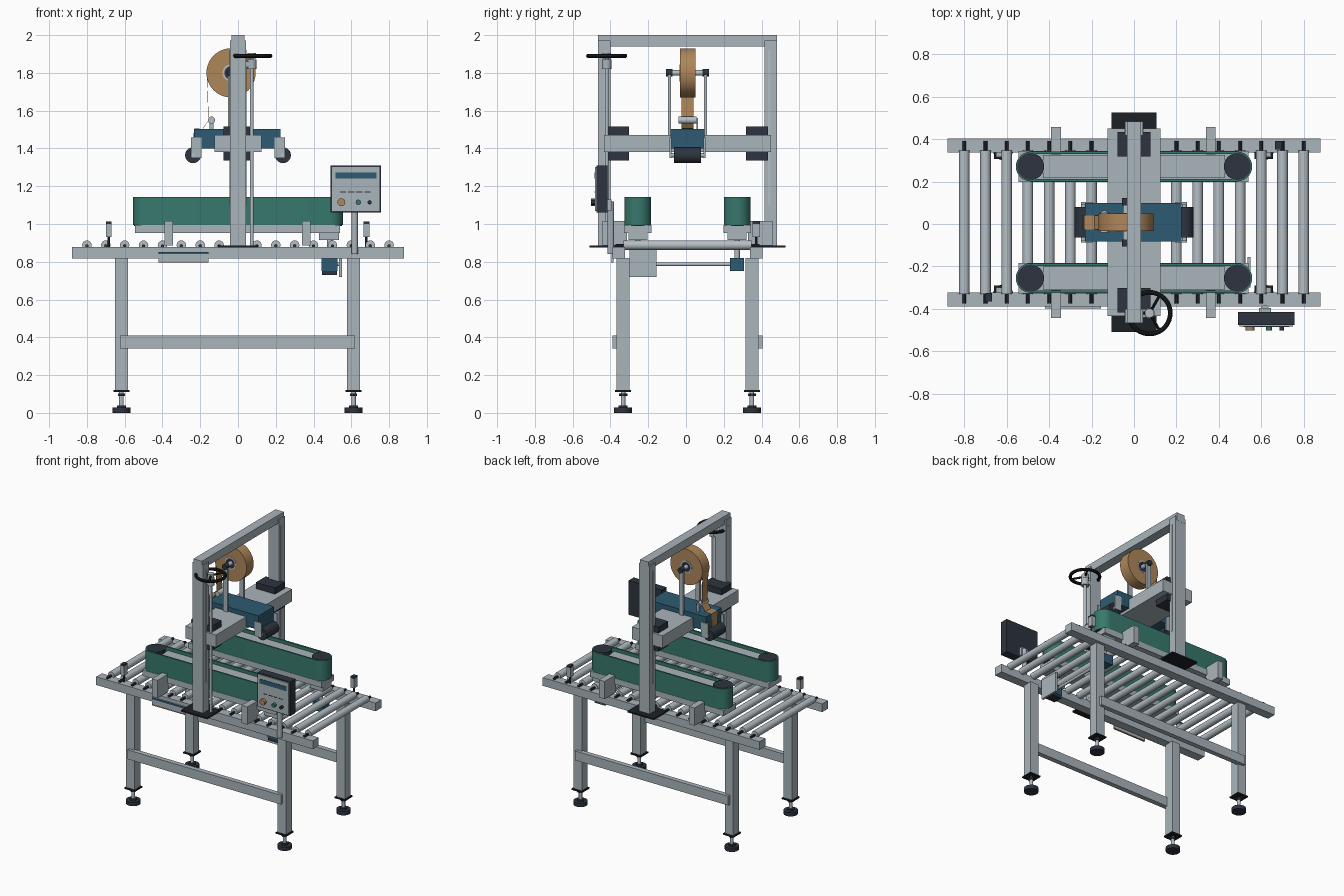
import bpy, bmesh, math
from mathutils import Vector

if "Cube" in bpy.data.objects:
    bpy.data.objects.remove(bpy.data.objects["Cube"])

YC = 0.008  # centre line of the frame in y


def material(name, rgb):
    m = bpy.data.materials.new(name)
    m.diffuse_color = (*rgb, 1)
    m.use_nodes = True
    m.node_tree.nodes["Principled BSDF"].inputs["Base Color"].default_value = m.diffuse_color
    return m


GREY = material("painted grey", (0.40, 0.46, 0.50))
STEEL = material("bright steel", (0.46, 0.52, 0.56))
GREEN = material("belt green", (0.038, 0.19, 0.15))
BLUE = material("machine blue", (0.026, 0.105, 0.17))
DARK = material("dark slate", (0.026, 0.034, 0.050))
BLACK = material("black", (0.012, 0.014, 0.018))
TAN = material("tape tan", (0.43, 0.24, 0.10))


def finish(name, bm, mat, smooth=False):
    bmesh.ops.recalc_face_normals(bm, faces=bm.faces)
    me = bpy.data.meshes.new(name)
    bm.to_mesh(me)
    bm.free()
    ob = bpy.data.objects.new(name, me)
    bpy.context.collection.objects.link(ob)
    me.materials.append(mat)
    if smooth:
        bpy.ops.object.select_all(action='DESELECT')
        ob.select_set(True)
        bpy.context.view_layer.objects.active = ob
        bpy.ops.object.shade_smooth_by_angle(angle=math.radians(35))
    return ob


def box(name, x, y, z, mat):
    """Box from (min, max) ranges."""
    bm = bmesh.new()
    bmesh.ops.create_cube(bm, size=1)
    for v in bm.verts:
        v.co = [r[0] + (c + 0.5) * (r[1] - r[0]) for c, r in zip(v.co, (x, y, z))]
    return finish(name, bm, mat)


def rod(name, a, b, r, mat, n=20):
    """Cylinder between two points."""
    a, b = Vector(a), Vector(b)
    bm = bmesh.new()
    bmesh.ops.create_cone(bm, cap_ends=True, segments=n, radius1=r, radius2=r, depth=(b - a).length)
    q = Vector((0, 0, 1)).rotation_difference(b - a)
    for v in bm.verts:
        v.co = q @ v.co + (a + b) / 2
    return finish(name, bm, mat, True)


def ring(name, outer, inner, lo, hi, mat, place):
    """Hollow prism: closed outer and inner outlines swept from lo to hi."""
    bm = bmesh.new()
    n = len(outer)
    loops = [[bm.verts.new(place(u, v, h)) for u, v in pts]
             for pts, h in ((outer, lo), (outer, hi), (inner, hi), (inner, lo))]
    for k in range(4):
        p, q = loops[k], loops[(k + 1) % 4]
        for i in range(n):
            j = (i + 1) % n
            bm.faces.new((p[i], p[j], q[j], q[i]))
    return finish(name, bm, mat, True)


def circle(r, n=40):
    return [(r * math.cos(2 * math.pi * i / n), r * math.sin(2 * math.pi * i / n)) for i in range(n)]


def stadium(half, r, n=14):
    right = [(half + r * math.cos(t), r * math.sin(t))
             for t in (-math.pi / 2 + math.pi * i / n for i in range(n + 1))]
    return right + [(-u, -v) for u, v in right]


def side(s, a, b):
    """y range mirrored about the frame centre."""
    return tuple(sorted((YC + s * a, YC + s * b)))


# ---- table frame and feet
for s in (-1, 1):
    box("side_rail", (-0.88, 0.88), side(s, 0.33, 0.396), (0.818, 0.878), GREY)
    box("stretcher", (-0.625, 0.62), side(s, 0.36, 0.396), (0.342, 0.41), GREY)
    for x in (-0.617, 0.612):
        y = YC + s * 0.341
        box("leg", (x - 0.034, x + 0.034), side(s, 0.307, 0.375), (0.12, 0.82), GREY)
        box("leg_plate", (x - 0.043, x + 0.043), side(s, 0.298, 0.384), (0.11, 0.12), BLACK)
        rod("foot_stem", (x, y, 0.03), (x, y, 0.11), 0.012, STEEL, 12)
        rod("foot_nut", (x, y, 0.09), (x, y, 0.103), 0.022, DARK, 6)
        rod("foot_cone", (x, y, 0.025), (x, y, 0.04), 0.024, DARK)
        rod("foot_pad", (x, y, 0), (x, y, 0.028), 0.048, DARK, 24)

# ---- conveyor rollers
for i in range(17):
    x = -0.8 + 0.1 * i
    rod("roller", (x, YC - 0.338, 0.888), (x, YC + 0.338, 0.888), 0.025, STEEL)
    rod("roller_shaft", (x, YC - 0.382, 0.884), (x, YC + 0.382, 0.884), 0.009, DARK, 10)

# ---- side belts with pulleys, trays and brackets
for s in (-1, 1):
    y = YC + s * 0.263
    ring("side_belt", stadium(0.487, 0.07), stadium(0.487, 0.058), 0.994, 1.142, GREEN,
         lambda u, v, h: (u, y + v, h))
    box("belt_bed", (-0.43, 0.43), (y - 0.054, y + 0.054), (0.99, 1.12), GREY)
    box("belt_tray", (-0.545, 0.54), (y - 0.072, y + 0.072), (0.952, 0.994), GREY)
    for x in (-0.487, 0.487):
        rod("belt_pulley", (x, y, 0.99), (x, y, 1.144), 0.0635, DARK, 32)
    for x in (-0.367, 0.362):
        box("belt_bracket", (x - 0.023, x + 0.023), side(s, 0.32, 0.45), (0.885, 1.015), GREY)
    # drive below each belt
    rod("drive_shaft", (0.485, y, 0.8), (0.485, y, 0.96), 0.014, STEEL, 12)
    box("drive_hub", (0.43, 0.535), (y - 0.05, y + 0.05), (0.915, 0.954), GREY)
    box("drive_motor", (0.442, 0.526), (y - 0.037, y + 0.037), (0.752, 0.82), BLUE)
box("motor_base", (0.445, 0.523), (YC - 0.298, YC - 0.228), (0.73, 0.752), DARK)
box("chain_guard", (0.535, 0.55), (-0.30, -0.155), (0.72, 0.865), GREY)
rod("cross_shaft", (0.485, -0.26, 0.787), (0.485, 0.26, 0.787), 0.01, STEEL, 14)
rod("cross_shaft_stub", (0.485, -0.2, 0.787), (0.54, -0.2, 0.787), 0.01, STEEL, 12)

# ---- plate hung on the front rail
box("front_plate", (-0.42, -0.155), (-0.395, -0.385), (0.797, 0.853), GREY)
box("front_plate_stripe", (-0.42, -0.155), (-0.398, -0.394), (0.84, 0.853), BLUE)
box("front_plate_trim", (-0.42, -0.155), (-0.397, -0.385), (0.795, 0.801), TAN)

# ---- portal frame
for s in (-1, 1):
    box("column_base", (-0.107, 0.107), side(s, 0.362, 0.518), (0.876, 0.887), BLACK)
    box("column", (-0.043, 0.043), side(s, 0.408, 0.474), (0.885, 1.972), GREY)
    for x in (-0.045, 0.041):
        box("column_guide", (x, x + 0.004), side(s, 0.425, 0.44), (1.1, 1.92), STEEL)
    box("slide_block", (-0.078, 0.078), side(s, 0.31, 0.425), (1.335, 1.515), DARK)
box("top_beam", (-0.034, 0.034), (YC - 0.475, YC + 0.475), (1.94, 2.0), GREY)
box("carriage_beam", (-0.124, 0.124), (YC - 0.442, YC + 0.442), (1.38, 1.47), GREY)

# ---- lifting screw and handwheel
WX, WY, WZ = 0.073, -0.42, 1.89
rod("lift_screw", (WX, WY, 0.885), (WX, WY, 1.9), 0.010, STEEL, 14)
rod("screw_bearing", (WX, WY, 1.82), (WX, WY, 1.872), 0.025, GREY)
box("screw_bearing_arm", (0.03, 0.075), (-0.44, -0.40), (1.83, 1.86), GREY)
bpy.ops.mesh.primitive_torus_add(location=(WX, WY, WZ), major_radius=0.098, minor_radius=0.011,
                                 major_segments=40, minor_segments=10)
wheel = bpy.context.object
wheel.name = "handwheel_rim"
wheel.data.materials.append(BLACK)
bpy.ops.object.shade_smooth_by_angle()
rod("handwheel_hub", (WX, WY, 1.875), (WX, WY, 1.905), 0.022, STEEL)
for k in range(3):
    a = math.radians(60 + 120 * k)
    rod("handwheel_spoke", (WX, WY, WZ), (WX + 0.097 * math.cos(a), WY + 0.097 * math.sin(a), WZ), 0.007, BLACK, 10)

# ---- taping head
box("taping_head", (-0.232, 0.225), (YC - 0.09, YC + 0.09), (1.4, 1.503), BLUE)
for sx in (-1, 1):
    x = sx * 0.238
    rod("press_roller", (x, YC - 0.072, 1.364), (x, YC + 0.072, 1.364), 0.042, DARK, 28)
    rod("press_roller_pin", (x, YC - 0.095, 1.364), (x, YC + 0.095, 1.364), 0.011, STEEL, 12)
    for s in (-1, 1):
        box("press_arm", tuple(sorted((sx * 0.193, sx * 0.25))), side(s, 0.085, 0.095), (1.35, 1.458), GREY)

# ---- tape roll on its posts
TX, TZ = -0.037, 1.8


def across(u, v, h):
    return (TX + u, YC + h, TZ + v)


ring("tape_roll", circle(0.13), circle(0.045), -0.041, 0.041, TAN, across)
ring("tape_core", circle(0.045), circle(0.035), -0.043, 0.043, STEEL, across)
rod("tape_axle", (TX, YC - 0.1, TZ), (TX, YC + 0.1, TZ), 0.015, STEEL)
rod("tape_hub", (TX, YC - 0.036, TZ), (TX, YC + 0.036, TZ), 0.036, DARK)
for s in (-1, 1):
    box("tape_post", (TX - 0.017, TX + 0.017), side(s, 0.087, 0.103), (1.385, 1.81), GREY)
    rod("axle_knob", (TX, YC + s * 0.08, TZ), (TX, YC + s * 0.115, TZ), 0.02, DARK)

# tape running over the guide roller to the head
path = [(-0.165, 1.79), (-0.157, 1.55), (-0.185, 1.507), (-0.236, 1.504), (-0.24, 1.407)]
bm = bmesh.new()
rows = [[bm.verts.new((x, YC + s * 0.033, z)) for s in (-1, 1)] for x, z in path]
for p, q in zip(rows, rows[1:]):
    bm.faces.new((p[0], p[1], q[1], q[0]))
strip = finish("tape_strip", bm, TAN)
thick = strip.modifiers.new("thickness", 'SOLIDIFY')
thick.thickness = 0.002
rod("guide_roller", (-0.14, YC - 0.048, 1.55), (-0.14, YC + 0.048, 1.55), 0.019, STEEL)
box("guide_roller_arm", (-0.15, -0.13), (YC + 0.048, YC + 0.056), (1.49, 1.56), GREY)

# ---- control panel
box("panel_case", (0.49, 0.757), (-0.475, -0.415), (1.06, 1.31), DARK)
box("panel_face", (0.498, 0.749), (-0.482, -0.474), (1.068, 1.302), GREY)
box("panel_display", (0.515, 0.732), (-0.485, -0.481), (1.24, 1.272), BLUE)
for i in range(4):
    x = 0.54 + 0.043 * i
    box("panel_mark", (x, x + 0.033), (-0.4835, -0.481), (1.168, 1.173), DARK)
for x, r, mat in ((0.547, 0.021, TAN), (0.637, 0.014, GREEN), (0.697, 0.011, DARK)):
    rod("panel_button", (x, -0.478, 1.115), (x, -0.503, 1.115), r, mat)
rod("panel_post", (0.618, -0.398, 0.84), (0.618, -0.398, 1.12), 0.017, GREY)
box("panel_mount", (0.59, 0.646), (-0.416, -0.395), (1.07, 1.13), GREY)

# ---- box sensors on the rails
for x, y in ((-0.685, -0.345), (0.68, 0.372)):
    box("sensor_body", (x - 0.015, x + 0.015), (y - 0.02, y + 0.02), (0.93, 1.0), GREY)
    box("sensor_cap", (x - 0.015, x + 0.015), (y - 0.02, y + 0.02), (1.0, 1.012), DARK)
    rod("sensor_stem", (x, y, 0.875), (x, y, 0.93), 0.007, DARK, 10)
